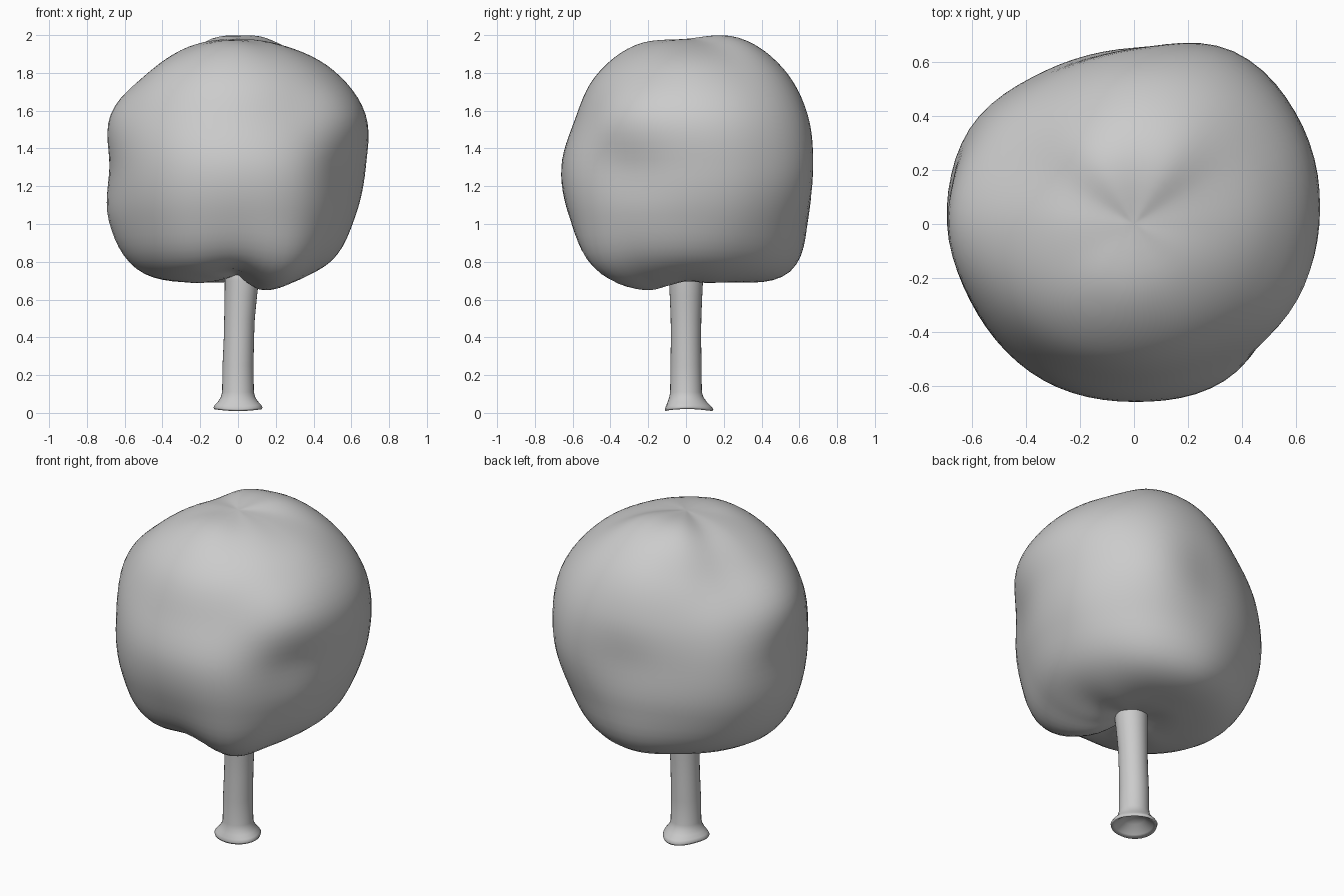
import bpy, bmesh
from math import sin, cos, pi, radians

if "Cube" in bpy.data.objects:
    bpy.data.objects.remove(bpy.data.objects["Cube"])


def cubic(a, b, c, d, t):
    return b + 0.5 * t * (c - a + t * (2*a - 5*b + 4*c - d + t * (3*(b - c) + d - a)))


def skin(name, rings, top, bottom):
    """Smooth closed surface through rings (first ring lowest)."""
    bm = bmesh.new()
    loops = [[bm.verts.new(p) for p in r] for r in rings]
    n = len(loops[0])
    lo, hi = bm.verts.new(bottom), bm.verts.new(top)
    for a, b in zip(loops, loops[1:]):
        for i in range(n):
            j = (i + 1) % n
            bm.faces.new((a[i], a[j], b[j], b[i]))
    for i in range(n):
        j = (i + 1) % n
        bm.faces.new((lo, loops[0][j], loops[0][i]))
        bm.faces.new((hi, loops[-1][i], loops[-1][j]))
    me = bpy.data.meshes.new(name)
    bm.to_mesh(me)
    bm.free()
    ob = bpy.data.objects.new(name, me)
    bpy.context.collection.objects.link(ob)
    for p in me.polygons:
        p.use_smooth = True
    return ob


# Crown: radii (hundredths) every 30 degrees round, every 22.5 degrees down
CZ = 1.3
LUMPS = [
    "69 70 74 74 73 69 69 69 70 70 69 69",
    "72 73 75 73 69 66 69 70 69 68 68 70",
    "73 75 75 69 66 69 73 69 66 64 65 71",
    "67 72 74 65 65 70 68 67 67 66 67 63",
    "67 71 73 70 70 74 74 70 69 67 70 66",
    "70 72 76 78 76 76 76 74 72 69 76 71",
    "65 66 66 66 66 66 66 66 63 60 70 68",
]
rows = [[int(v) / 100 for v in r.split()] for r in LUMPS]
rows = [[0.68] * 12] + rows + [[0.58] * 12]
# continue over each pole to the opposite side
rows = [rows[1][6:] + rows[1][:6]] + rows + [rows[-2][6:] + rows[-2][:6]]


def radius(az, down):
    u, v = az / 30, down / 22.5
    i, k = int(u), min(int(v), 7)
    col = [cubic(*[rows[k + m][(i + q) % 12] for q in (-1, 0, 1, 2)], u - i) for m in range(4)]
    return cubic(*col, v - k)


rings = []
for s in range(47, 0, -1):
    down = s * 180 / 48
    ring = []
    for i in range(72):
        az = i * 5
        r = radius(az, down)
        h = r * sin(radians(down))
        ring.append((h * cos(radians(az)), h * sin(radians(az)), CZ + r * cos(radians(down))))
    rings.append(ring)
skin("crown", rings, (0, 0, CZ + 0.68), (0, 0, CZ - 0.58))

# Trunk: (z, radius, x shift), with a slightly wavy flared foot, hollow below
PROFILE = [(0.07, 0.06, 0), (0.03, 0.105, 0), (0.015, 0.125, 0), (0.025, 0.128, 0), (0.04, 0.12, 0),
           (0.06, 0.104, 0), (0.085, 0.09, 0), (0.11, 0.084, 0), (0.25, 0.082, 0), (0.4, 0.08, 0.005),
           (0.5, 0.081, 0.008), (0.62, 0.086, 0.015), (0.7, 0.09, 0.02), (0.8, 0.092, 0.02)]
rings = []
for z, r, dx in PROFILE:
    foot = max(0, (r - 0.085) / 0.045) if z < 0.2 else 0
    ring = []
    for i in range(32):
        a = i * pi / 16
        q = r * (1 + 0.06 * foot * cos(3 * a + pi / 2))
        ring.append((dx + q * cos(a), q * sin(a) + 0.01 * foot, z + 0.006 * foot * cos(2 * a)))
    rings.append(ring)
skin("trunk", rings, (0.02, 0, 0.8), (0, 0, 0.09))
